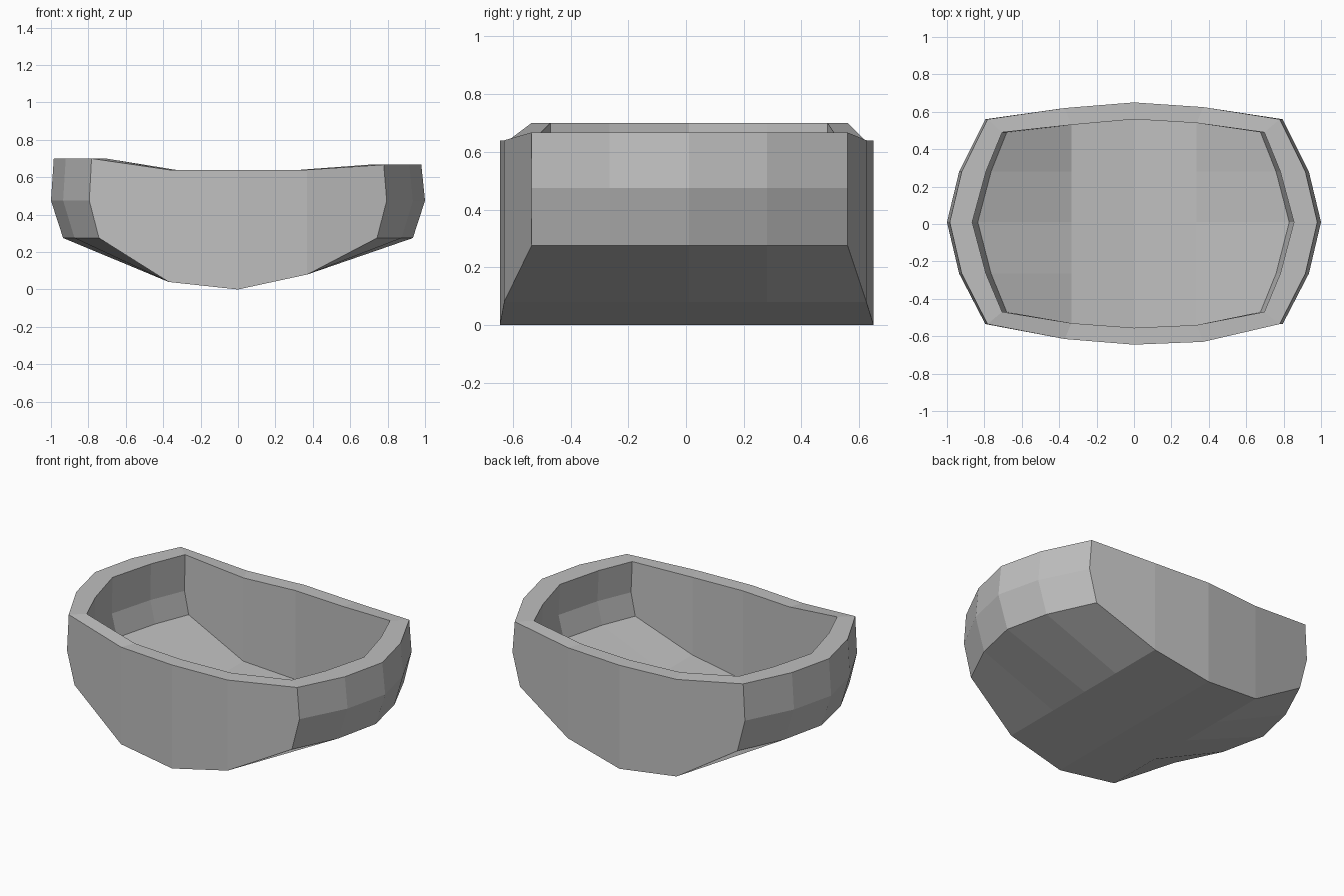
import bpy
import bmesh

cube = bpy.data.objects.get("Cube")
if cube:
    bpy.data.objects.remove(cube)

STATIONS = (-0.54, -0.265, 0.01, 0.28, 0.56)
LAST = len(STATIONS) - 1


def build_skin(bm, profile, scales, edge_ys, rim_z):
    """Sweep an end-to-end profile across the stations, close the two long walls
    and return the rim loop. Profile points 0-2 and 6-8 are the ends, 3-5 the floor."""
    rows = []
    for s, (y, scale) in enumerate(zip(STATIONS, scales)):
        row = []
        for i, (x, z) in enumerate(profile):
            if 3 <= i <= 5:
                # floor columns bulge out towards the long walls
                py = edge_ys[s == LAST][i - 3] if s in (0, LAST) else y
                row.append(bm.verts.new((x, py, z)))
            else:
                corner = edge_ys[2]
                py = corner[s == LAST] if s in (0, LAST) else y
                row.append(bm.verts.new((x * scale, py, z)))
        rows.append(row)

    # floor and end panels
    for a, b in zip(rows, rows[1:]):
        for i in range(len(profile) - 1):
            bm.faces.new((a[i], a[i + 1], b[i + 1], b[i]))

    # long walls rising from the floor edge to the rim
    tops = []
    for row in (rows[0], rows[LAST]):
        top = [bm.verts.new((v.co.x, v.co.y, rim_z)) for v in row[3:6]]
        bm.faces.new((row[0], row[1], row[2], row[3], top[0]))
        for i in range(2):
            bm.faces.new((row[3 + i], row[4 + i], top[i + 1], top[i]))
        bm.faces.new((row[5], row[6], row[7], row[8], top[2]))
        tops.append(top)

    left = [row[0] for row in rows]
    right = [row[-1] for row in rows]
    return left + tops[1] + right[::-1] + tops[0][::-1]


bm = bmesh.new()

# outer hull
outer = build_skin(
    bm,
    [(-0.985, 0.70), (-1.0, 0.475), (-0.935, 0.275), (-0.37, 0.04), (0, 0),
     (0.37, 0.08), (0.935, 0.275), (1.0, 0.475), (0.98, 0.667)],
    (0.795, 0.935, 1, 0.935, 0.795),
    ((-0.615, -0.645, -0.63), (0.62, 0.65, 0.625), (-0.535, 0.56)),
    0.64)

# inner basin
inner = build_skin(
    bm,
    [(-0.865, 0.70), (-0.87, 0.475), (-0.835, 0.335), (-0.335, 0.125), (0, 0.09),
     (0.335, 0.16), (0.83, 0.335), (0.865, 0.475), (0.855, 0.667)],
    (0.815, 0.915, 1, 0.915, 0.815),
    ((-0.53, -0.555, -0.54), (0.53, 0.56, 0.54), (-0.47, 0.49)),
    0.64)

# rim joining the two skins
for i in range(len(outer)):
    j = (i + 1) % len(outer)
    bm.faces.new((outer[i], outer[j], inner[j], inner[i]))

bmesh.ops.recalc_face_normals(bm, faces=bm.faces)
mesh = bpy.data.meshes.new("basin")
bm.to_mesh(mesh)
bm.free()

# single flat colour
grey = bpy.data.materials.new("plain_grey")
grey.use_nodes = True
colour = (0.52, 0.52, 0.52, 1)
grey.diffuse_color = colour
grey.node_tree.nodes["Principled BSDF"].inputs["Base Color"].default_value = colour
mesh.materials.append(grey)

basin = bpy.data.objects.new("basin", mesh)
bpy.context.collection.objects.link(basin)
